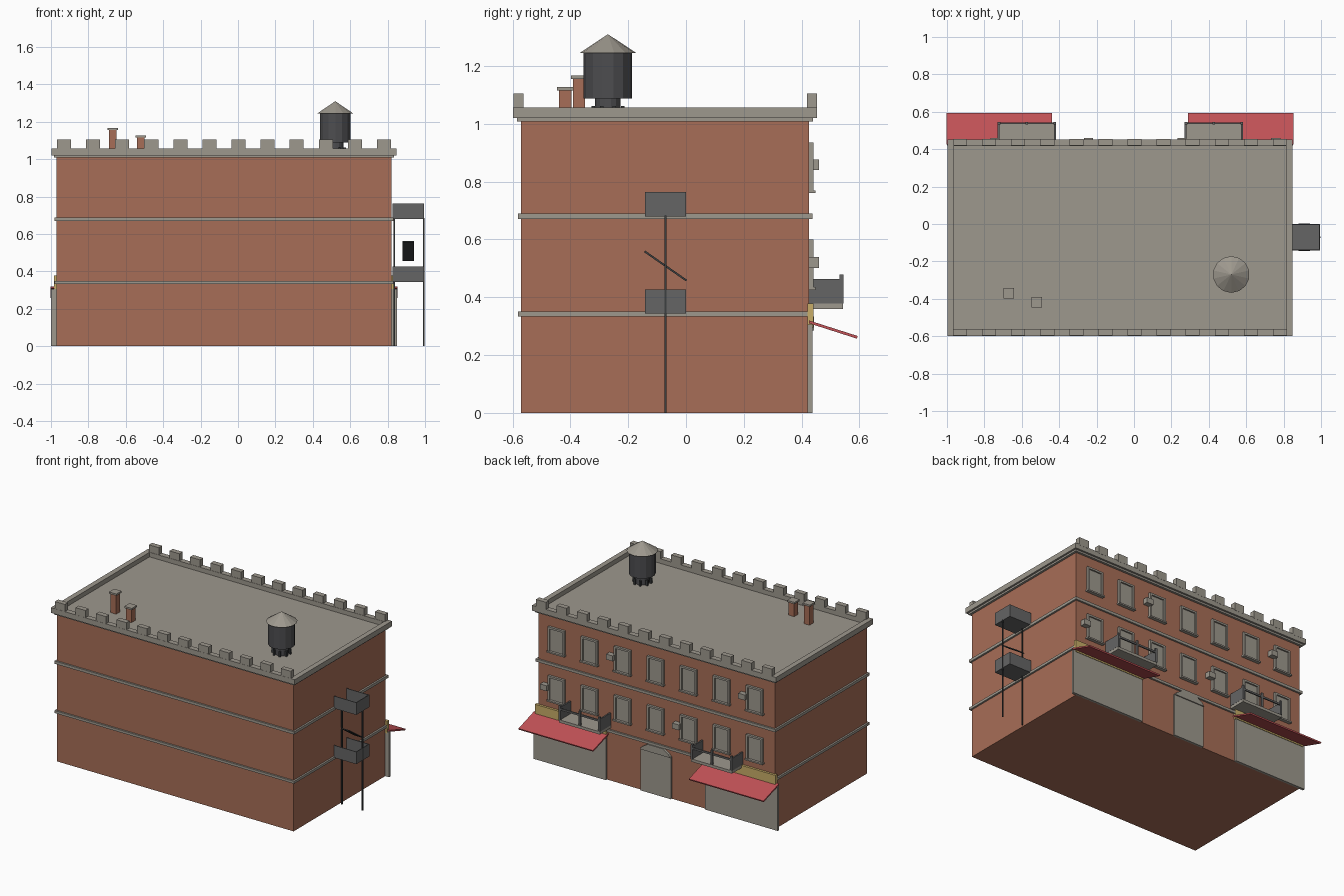
import bpy, bmesh, math
from mathutils import Vector

cube = bpy.data.objects.get("Cube")
if cube:
    bpy.data.objects.remove(cube)


def material(name, r, g, b):
    m = bpy.data.materials.new(name)
    m.use_nodes = True
    m.diffuse_color = (r, g, b, 1)
    m.node_tree.nodes["Principled BSDF"].inputs["Base Color"].default_value = (r, g, b, 1)
    return m


BRICK = material("brick", 0.39, 0.155, 0.095)
STONE = material("stone", 0.34, 0.315, 0.27)
STEEL = material("grey_steel", 0.13, 0.13, 0.13)
TANK = material("tank_grey", 0.075, 0.075, 0.08)
IRON = material("dark_iron", 0.045, 0.05, 0.052)
RED = material("awning_red", 0.54, 0.085, 0.095)
YELLOW = material("sign_yellow", 0.58, 0.42, 0.14)


def finish(name, bm, mat):
    bmesh.ops.recalc_face_normals(bm, faces=bm.faces)
    me = bpy.data.meshes.new(name)
    bm.to_mesh(me)
    bm.free()
    me.materials.append(mat)
    ob = bpy.data.objects.new(name, me)
    bpy.context.collection.objects.link(ob)
    return ob


def add_box(bm, x, y, z):
    """Add a box given its (low, high) range on each axis."""
    verts = bmesh.ops.create_cube(bm, size=1)["verts"]
    for v in verts:
        v.co = Vector([r[0] if c < 0 else r[1] for c, r in zip(v.co, (x, y, z))])


def boxes(name, mat, *ranges):
    bm = bmesh.new()
    for r in ranges:
        add_box(bm, *r)
    return finish(name, bm, mat)


def extrude_profile(name, mat, points, axis, low, high):
    """Extrude a 2D outline along the x or y axis."""
    bm = bmesh.new()
    place = (lambda p: (low, p[0], p[1])) if axis == "x" else (lambda p: (p[0], low, p[1]))
    face = bm.faces.new([bm.verts.new(place(p)) for p in points])
    new = bmesh.ops.extrude_face_region(bm, geom=[face])["geom"]
    step = Vector((high - low, 0, 0) if axis == "x" else (0, high - low, 0))
    bmesh.ops.translate(bm, vec=step, verts=[v for v in new if isinstance(v, bmesh.types.BMVert)])
    return finish(name, bm, mat)


def cone(name, mat, x, y, z0, z1, r0, r1, sides=14):
    bm = bmesh.new()
    bmesh.ops.create_cone(bm, cap_ends=True, segments=sides, radius1=r0, radius2=r1, depth=z1 - z0)
    bmesh.ops.translate(bm, vec=(x, y, (z0 + z1) / 2), verts=bm.verts)
    return finish(name, bm, mat)


def around(c, half):
    return (c - half, c + half)


# Main block and roof
X0, X1, Y0, Y1 = -0.97, 0.82, -0.57, 0.425
MID = (X0 + X1) / 2
boxes("brick_walls", BRICK, ((X0, X1), (Y0, Y1), (0, 1.01)))
boxes("roof_deck", STONE, ((X0, X1), (Y0, Y1), (1.01, 1.025)))


def ring(name, out, thick, z):
    """Rectangular band standing proud of the walls."""
    xs, ys = (X0 - out, X1 + out), (Y0 - out, Y1 + out)
    boxes(name, STONE,
          (xs, (ys[0], ys[0] + thick), z), (xs, (ys[1] - thick, ys[1]), z),
          ((xs[0], xs[0] + thick), (ys[0] + thick, ys[1] - thick), z),
          ((xs[1] - thick, xs[1]), (ys[0] + thick, ys[1] - thick), z))


ring("lower_string_course", 0.012, 0.02, (0.333, 0.35))
ring("upper_string_course", 0.012, 0.02, (0.67, 0.689))
ring("cornice_moulding", 0.015, 0.03, (1.008, 1.022))
ring("parapet", 0.028, 0.036, (1.02, 1.056))

# Battlements along the front and back
for name, ys in (("front_merlons", (-0.597, -0.562)), ("back_merlons", (0.419, 0.454))):
    boxes(name, STONE, *[(around(MID + (i - 5.5) * 0.1555, 0.0375), ys, (1.05, 1.105))
                         for i in range(12)])

# Chimneys
for i, (x, y, top) in enumerate(((-0.67, -0.37, 1.167), (-0.52, -0.418, 1.127))):
    boxes(f"chimney_{i + 1}", BRICK, (around(x, 0.021), around(y, 0.021), (1.02, top - 0.012)))
    boxes(f"chimney_cap_{i + 1}", STONE, (around(x, 0.028), around(y, 0.028), (top - 0.012, top)))

# Water tower
TX, TY = 0.52, -0.27
cone("water_tank", TANK, TX, TY, 1.088, 1.247, 0.084, 0.084)
cone("water_tank_roof", STONE, TX, TY, 1.245, 1.31, 0.098, 0)
cone("water_tank_base", TANK, TX, TY, 1.02, 1.09, 0.044, 0.044)
feet = []
for i in range(8):
    a = math.tau * (i + 0.5) / 8
    feet.append((around(TX + 0.055 * math.cos(a), 0.006),
                 around(TY + 0.055 * math.sin(a), 0.006), (1.02, 1.062)))
boxes("water_tank_feet", IRON, *feet)

# Fire escape on the right-hand wall: two open trays, posts and a stair
for name, z in (("lower_landing", 0.343), ("upper_landing", 0.68)):
    xs, ys, zs, t = (0.825, 0.995), (-0.142, 0.0), (z, z + 0.084), 0.005
    boxes(name, STEEL,
          (xs, ys, (z, z + 0.008)),
          (xs, (ys[0], ys[0] + t), zs), (xs, (ys[1] - t, ys[1]), zs),
          ((xs[1] - t, xs[1]), ys, zs))
boxes("fire_escape_posts", IRON,
      *[(around(x, 0.004), around(-0.071, 0.004), (0, 0.685)) for x in (0.836, 0.992)])
extrude_profile("fire_escape_stair", IRON,
                [(-0.145, 0.556), (-0.142, 0.562), (0.003, 0.461), (0.0, 0.455)], "x", 0.88, 0.94)

# Windows on the back wall
PITCH = 0.25
columns = [MID + 0.002 + (3 - i) * PITCH for i in range(7)]
for floor, z0 in (("lower", 0.425), ("upper", 0.76)):
    z1 = z0 + 0.175
    frames, panes = [], []
    for x in columns:
        h, w, ys = 0.062, 0.013, (Y1, 0.441)
        frames += [((x - h, x - h + w), ys, (z0, z1)), ((x + h - w, x + h), ys, (z0, z1)),
                   ((x - h, x + h), ys, (z1 - w, z1)),
                   ((x - h - 0.005, x + h + 0.005), (Y1, 0.448), (z0, z0 + 0.01))]
        panes.append(((x - h + w, x + h - w), (Y1, 0.431), (z0 + 0.01, z1 - w)))
    boxes(f"{floor}_window_frames", STONE, *frames)
    boxes(f"{floor}_window_panes", STONE, *panes)

# Air conditioners beside some windows
units = [(columns[i] + 0.08, z) for i, z in ((0, 0.502), (4, 0.502), (2, 0.84), (6, 0.84))]
boxes("air_conditioners", STONE, *[(around(x, 0.025), (Y1, 0.461), (z, z + 0.037)) for x, z in units])

# Balconies
for side, x in (("left", columns[1]), ("right", columns[5])):
    h, y = 0.155, 0.543
    boxes(f"{side}_balcony_floor", STONE, (around(x, h), (Y1, y), (0.36, 0.379)))
    rails = [(around(x + s * (h - 0.004), 0.005), (Y1, y), (0.379, 0.464)) for s in (-1, 1)]
    rails += [(around(x + k * (h - 0.006), 0.007), (y - 0.012, y + 0.002), (0.379, 0.478))
              for k in (-1, 0, 1)]
    rails.append((around(x, h), (y - 0.009, y), (0.446, 0.458)))
    boxes(f"{side}_balcony_railing", STEEL, *rails)

# Shopfronts with sign and awning
for side, s in (("left", 1), ("right", -1)):
    def span(inner, outer):
        return tuple(sorted((MID + s * inner, MID + s * outer)))
    boxes(f"{side}_shopfront", STONE, (span(0.375, 0.925), (0.42, 0.437), (0, 0.305)))
    boxes(f"{side}_shop_sign", YELLOW, (span(0.37, 0.91), (0.42, 0.441), (0.295, 0.378)))
    low, high = span(0.363, 0.927)
    extrude_profile(f"{side}_awning", RED,
                    [(0.425, 0.31), (0.425, 0.32), (0.594, 0.266), (0.591, 0.257)], "x", low, high)

# Main door with chamfered hood
boxes("entrance_door", STONE, (around(MID, 0.115), (0.42, 0.436), (0, 0.29)))
extrude_profile("entrance_hood", STONE,
                [(MID - 0.115, 0.285), (MID + 0.115, 0.285), (MID + 0.1, 0.305),
                 (MID + 0.055, 0.333), (MID - 0.055, 0.333), (MID - 0.1, 0.305)],
                "y", 0.42, 0.443)
